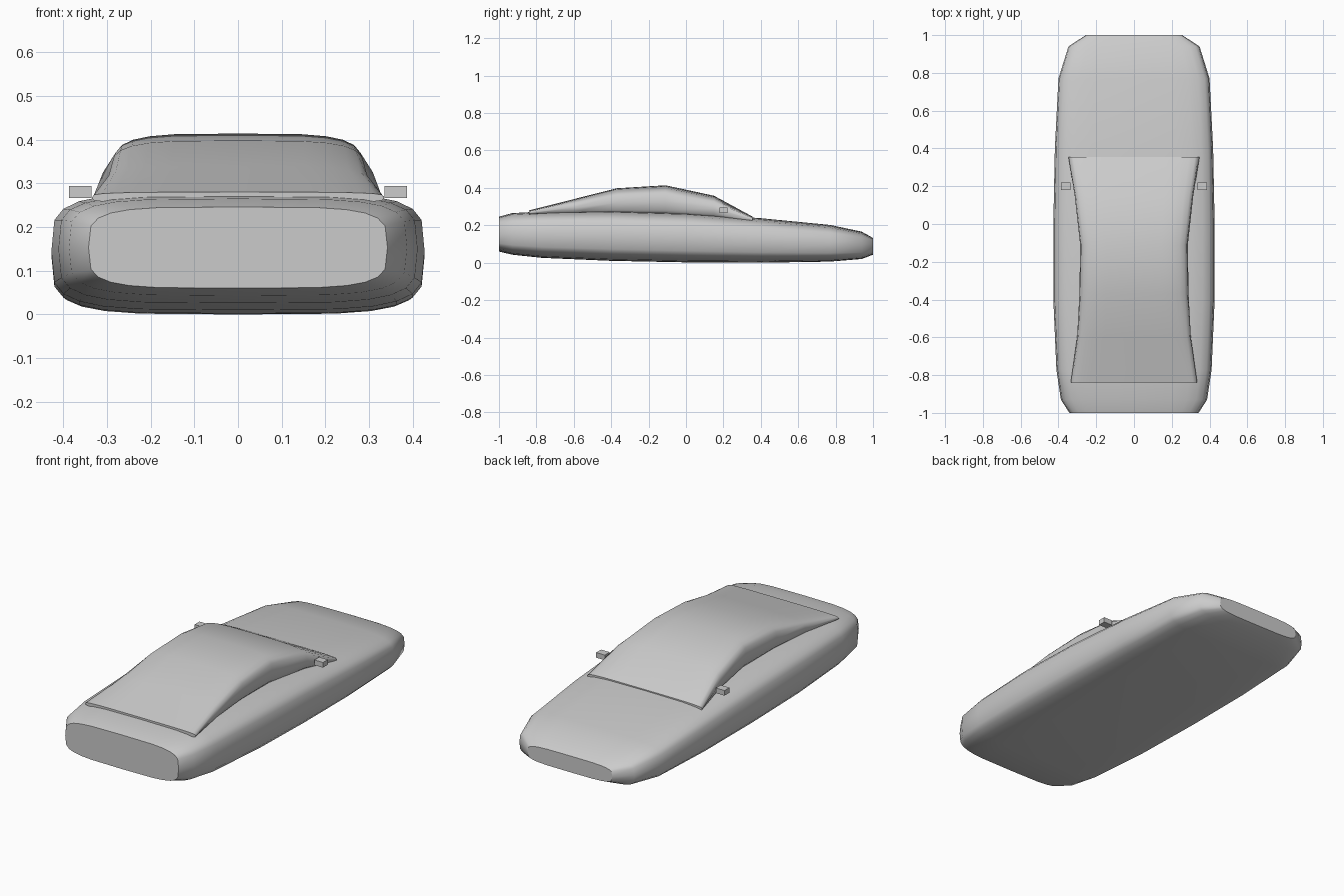
import bpy, bmesh
from math import sin, cos, tau, copysign

if "Cube" in bpy.data.objects:
    bpy.data.objects.remove(bpy.data.objects["Cube"])

SEG = 24


def spow(v, p):
    return copysign(abs(v) ** p, v) if abs(v) > 1e-6 else 0.0


def loft(name, sections, n):
    """Skin superellipse rings; each section is (y, half width, bottom z, top z)."""
    bm = bmesh.new()
    rings = []
    for y, hw, z0, z1 in sections:
        c, h = (z0 + z1) / 2, (z1 - z0) / 2
        rings.append([bm.verts.new((hw * spow(cos(tau * i / SEG), 2 / n), y,
                                    c + h * spow(sin(tau * i / SEG), 2 / n)))
                      for i in range(SEG)])
    for a, b in zip(rings, rings[1:]):
        for i in range(SEG):
            j = (i + 1) % SEG
            bm.faces.new((a[i], a[j], b[j], b[i])).smooth = True
    # flat end caps with crisp rims
    for ring in (rings[0], rings[-1]):
        cap = bm.faces.new(ring)
        for e in cap.edges:
            e.smooth = False
    bmesh.ops.recalc_face_normals(bm, faces=bm.faces)
    me = bpy.data.meshes.new(name)
    bm.to_mesh(me)
    bm.free()
    ob = bpy.data.objects.new(name, me)
    bpy.context.collection.objects.link(ob)
    return ob


# Lower body shell
loft("car_body", [
    (-1.00, 0.342, 0.060, 0.246),
    (-0.93, 0.387, 0.043, 0.265),
    (-0.77, 0.411, 0.026, 0.274),
    (-0.40, 0.427, 0.010, 0.279),
    (0.00, 0.427, 0.002, 0.267),
    (0.40, 0.419, 0.000, 0.238),
    (0.77, 0.400, 0.006, 0.202),
    (0.94, 0.347, 0.020, 0.166),
    (1.00, 0.255, 0.043, 0.132),
], 4.3)

# Cabin with windscreen and rear slope
loft("cabin", [
    (-0.84, 0.335, 0.255, 0.280),
    (-0.60, 0.301, 0.250, 0.340),
    (-0.37, 0.289, 0.243, 0.398),
    (-0.11, 0.285, 0.236, 0.414),
    (0.15, 0.314, 0.225, 0.358),
    (0.355, 0.347, 0.215, 0.247),
], 4.0)

# Side mirrors
for name, s in (("mirror_left", -1), ("mirror_right", 1)):
    bpy.ops.mesh.primitive_cube_add(size=1, location=(s * 0.361, 0.20, 0.28))
    ob = bpy.context.object
    ob.name = name
    ob.scale = (0.052, 0.042, 0.028)
